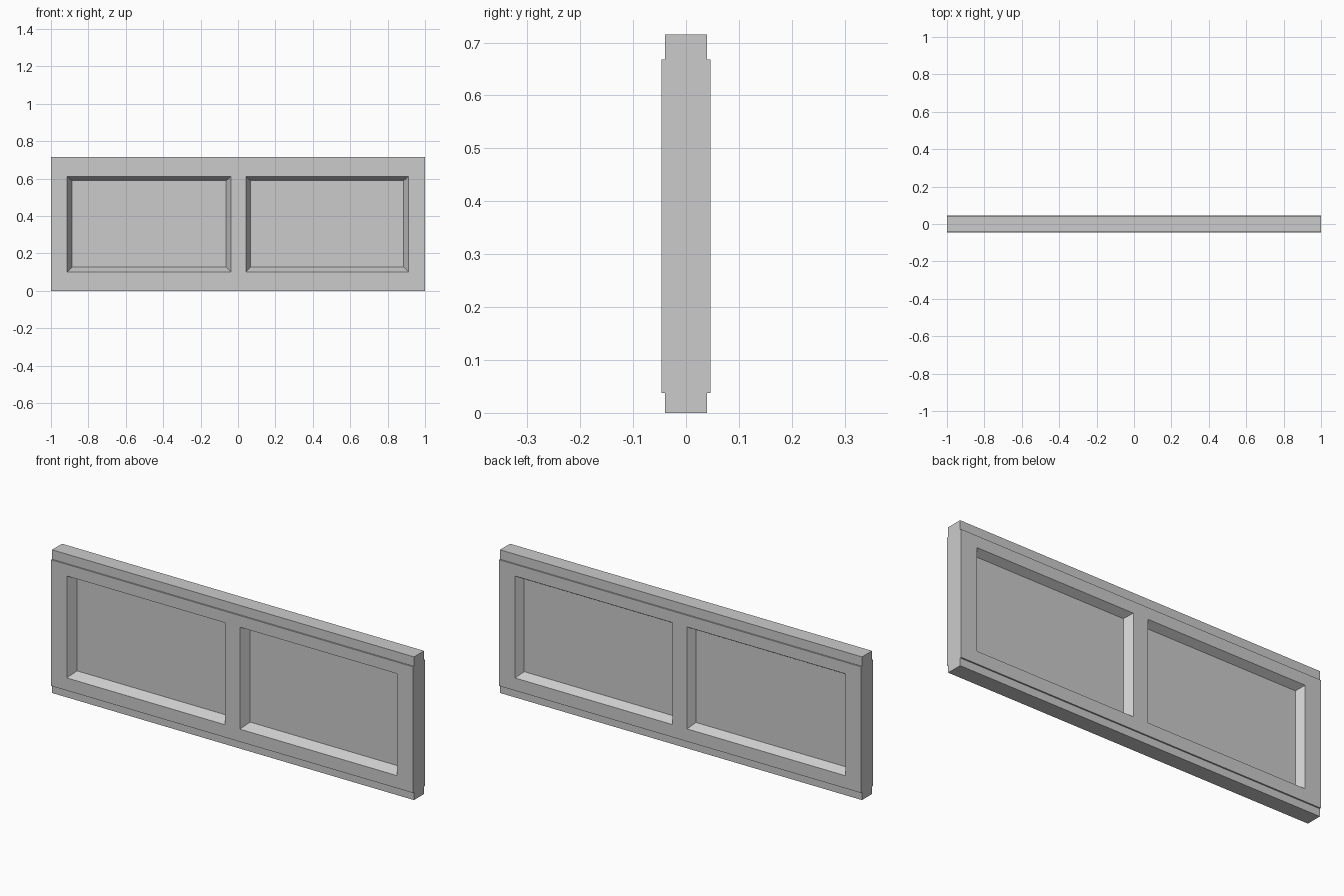
import bpy, bmesh

if "Cube" in bpy.data.objects:
    bpy.data.objects.remove(bpy.data.objects["Cube"])

HALF_LEN = 1.0


def make_object(name, bm):
    bmesh.ops.recalc_face_normals(bm, faces=bm.faces)
    mesh = bpy.data.meshes.new(name)
    bm.to_mesh(mesh)
    bm.free()
    obj = bpy.data.objects.new(name, mesh)
    bpy.context.collection.objects.link(obj)
    return obj


def loft(name, ring_a, ring_b):
    """Closed solid between two matching outlines."""
    bm = bmesh.new()
    a = [bm.verts.new(p) for p in ring_a]
    b = [bm.verts.new(p) for p in ring_b]
    bm.faces.new(a)
    bm.faces.new(b)
    n = len(a)
    for i in range(n):
        j = (i + 1) % n
        bm.faces.new((a[i], a[j], b[j], b[i]))
    return make_object(name, bm)


# Stepped slab: thinner strips along the top and bottom edges
FACE, EDGE = 0.0465, 0.0395
side = [(EDGE, 0), (EDGE, 0.038), (FACE, 0.038), (FACE, 0.668),
        (EDGE, 0.668), (EDGE, 0.715)]
profile = side + [(-y, z) for y, z in reversed(side)]
slab = loft("panelled_wall",
            [(-HALF_LEN, y, z) for y, z in profile],
            [(HALF_LEN, y, z) for y, z in profile])


# Sloped-wall recess cutters
def recess_ring(x0, x1, y_face, y_floor, t):
    y = y_face + (y_floor - y_face) * t
    s = 0.025 * t
    lo, hi = 0.101 + s, 0.610 - 0.021 * t
    return [(x0 + s, y, lo), (x1 - s, y, lo), (x1 - s, y, hi), (x0 + s, y, hi)]


# Two recesses on each face, leaving a thin panel between them
for y_face, y_floor in ((-FACE, -0.002), (FACE, 0.011)):
    for x0, x1 in ((-0.913, -0.038), (0.043, 0.911)):
        cutter = loft("recess_cutter",
                      recess_ring(x0, x1, y_face, y_floor, -0.2),
                      recess_ring(x0, x1, y_face, y_floor, 1.0))
        cutter.hide_render = True
        mod = slab.modifiers.new("recess", 'BOOLEAN')
        mod.operation = 'DIFFERENCE'
        mod.solver = 'EXACT'
        mod.object = cutter
        bpy.context.view_layer.objects.active = slab
        bpy.ops.object.modifier_apply(modifier=mod.name)
        bpy.data.objects.remove(cutter, do_unlink=True)
